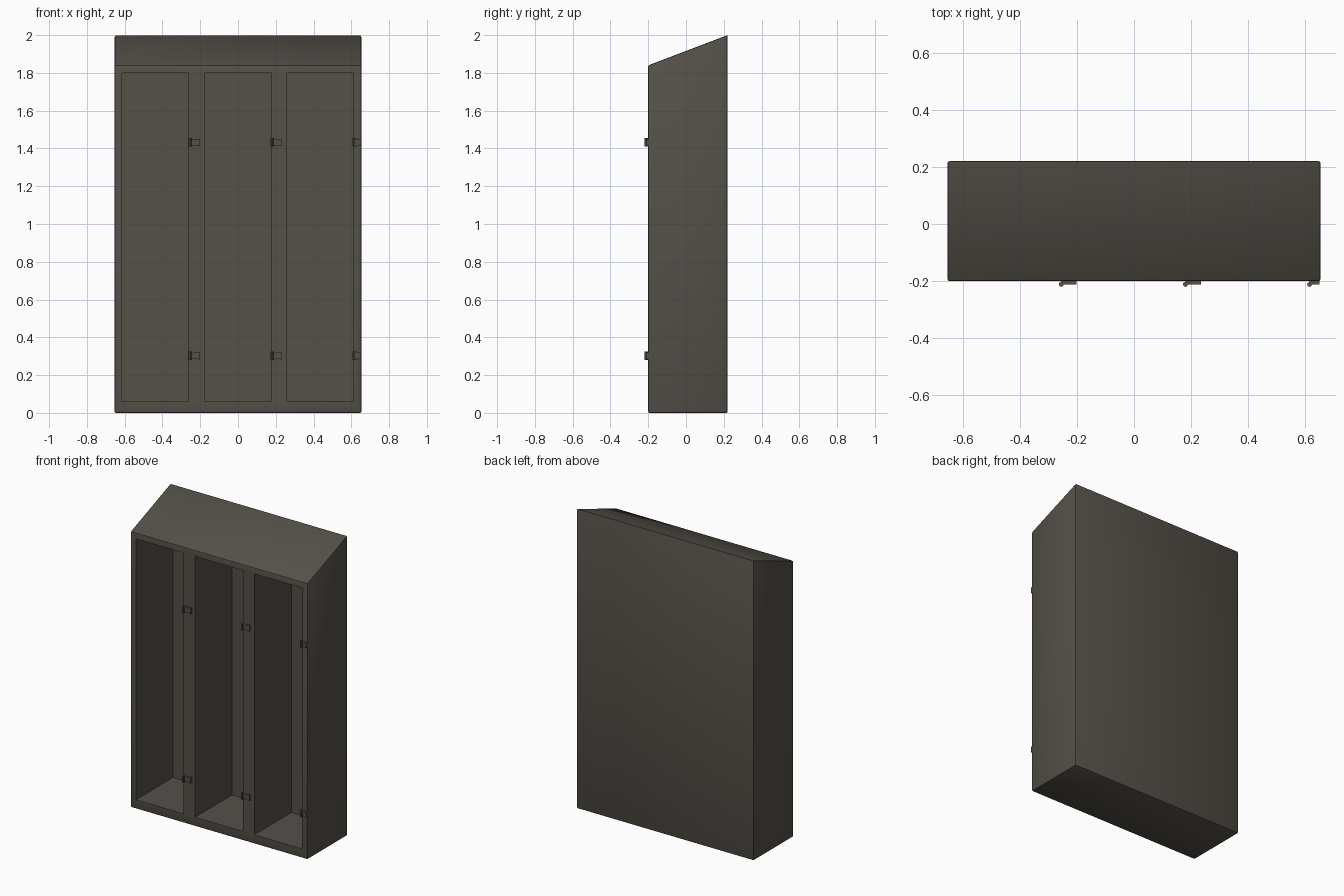
import bpy, bmesh
from mathutils import Vector

if "Cube" in bpy.data.objects:
    bpy.data.objects.remove(bpy.data.objects["Cube"])

mat = bpy.data.materials.new("dark_metal")
mat.diffuse_color = (0.09, 0.08, 0.066, 1)
mat.use_nodes = True
mat.node_tree.nodes["Principled BSDF"].inputs["Base Color"].default_value = mat.diffuse_color


def make_object(name, bm):
    bmesh.ops.recalc_face_normals(bm, faces=bm.faces)
    mesh = bpy.data.meshes.new(name)
    bm.to_mesh(mesh)
    bm.free()
    ob = bpy.data.objects.new(name, mesh)
    bpy.context.collection.objects.link(ob)
    mesh.materials.append(mat)
    return ob


def prism(bm, points, direction):
    """Extrude a closed polygon along a vector."""
    face = bm.faces.new([bm.verts.new(p) for p in points])
    ext = bmesh.ops.extrude_face_region(bm, geom=[face])["geom"]
    verts = [g for g in ext if isinstance(g, bmesh.types.BMVert)]
    bmesh.ops.translate(bm, verts=verts, vec=Vector(direction))


HALF_W, FRONT, BACK = 0.653, -0.2, 0.22
BAY_BACK = 0.19
bays = [(-0.613, -0.262), (-0.178, 0.177), (0.26, 0.611)]

# Cabinet body: sloped-top profile with a fine edge bevel
bm = bmesh.new()
profile = [(FRONT, 0), (BACK, 0), (BACK, 2.0), (FRONT, 1.84)]
prism(bm, [(-HALF_W, y, z) for y, z in profile], (2 * HALF_W, 0, 0))
bmesh.ops.bevel(bm, geom=bm.edges[:], offset=0.007, segments=2,
                profile=0.5, affect='EDGES')
body = make_object("locker_body", bm)

# Three open bays cut into the front
bm = bmesh.new()
for x0, x1 in bays:
    prism(bm, [(x0, FRONT - 0.1, 0.06), (x1, FRONT - 0.1, 0.06),
               (x1, FRONT - 0.1, 1.8), (x0, FRONT - 0.1, 1.8)],
          (0, BAY_BACK - FRONT + 0.1, 0))
cutter = make_object("bay_cutter", bm)
cutter.hide_render = True
cut = body.modifiers.new("bays", 'BOOLEAN')
cut.operation = 'DIFFERENCE'
cut.solver = 'EXACT'
cut.object = cutter
bpy.context.view_layer.objects.active = body
body.select_set(True)
bpy.ops.object.modifier_apply(modifier="bays")
bpy.data.objects.remove(cutter)
bpy.ops.object.shade_smooth_by_angle()


# Hinge: round knuckle with a tapering leaf screwed to the frame
def hinge(name, x, z, end):
    bm = bmesh.new()
    r = 0.0085
    ring = [(x + r * c, -0.2115 + r * s, z - 0.022) for c, s in
            [(1, 0), (.707, .707), (0, 1), (-.707, .707),
             (-1, 0), (-.707, -.707), (0, -1), (.707, -.707)]]
    prism(bm, ring, (0, 0, 0.044))
    y = -0.212
    outline = [(x, -0.022), (x + 0.018, -0.016), (end, -0.019),
               (end, 0.019), (x + 0.018, 0.016), (x, 0.022)]
    prism(bm, [(px, y, z + pz) for px, pz in outline], (0, 0.014, 0))
    make_object(name, bm)


for i, (x, end) in enumerate([(-0.255, -0.201), (0.18, 0.234), (0.615, 0.65)]):
    for label, z in (("lower", 0.302), ("upper", 1.432)):
        hinge(f"hinge_{label}_{i + 1}", x, z, end)
